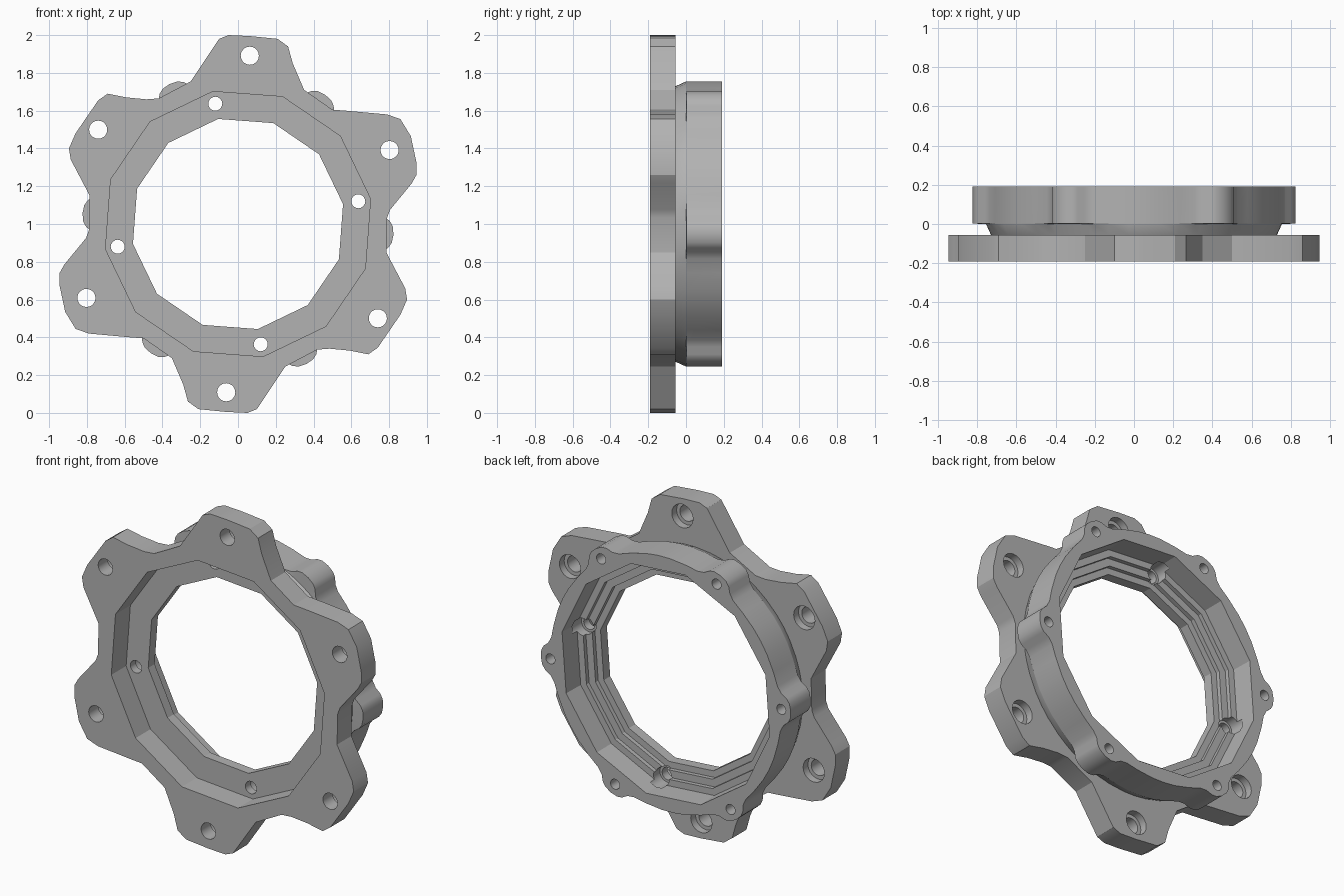
import bpy, bmesh
from math import sin, cos, radians, pi

cube = bpy.data.objects.get("Cube")
if cube:
    bpy.data.objects.remove(cube, do_unlink=True)

grey = bpy.data.materials.new("cast grey")
grey.use_nodes = True
grey.diffuse_color = (0.45, 0.45, 0.45, 1)
grey.node_tree.nodes["Principled BSDF"].inputs["Base Color"].default_value = grey.diffuse_color


def loft(bm, sections):
    """Skin a closed solid through (y, outline) sections; outlines are x, z about the axis."""
    loops = [[bm.verts.new((x, y, z + 1)) for x, z in pts] for y, pts in sections]
    n = len(loops[0])
    for a, b in zip(loops, loops[1:]):
        for i in range(n):
            j = (i + 1) % n
            bm.faces.new((a[i], a[j], b[j], b[i]))
    bm.faces.new(loops[0])
    bm.faces.new(loops[-1])


def finish(bm, name):
    bmesh.ops.recalc_face_normals(bm, faces=bm.faces)
    mesh = bpy.data.meshes.new(name)
    bm.to_mesh(mesh)
    bm.free()
    mesh.materials.append(grey)
    obj = bpy.data.objects.new(name, mesh)
    bpy.context.collection.objects.link(obj)
    return obj


def polar(r, degrees):
    return r * cos(radians(degrees)), r * sin(radians(degrees))


def polygon(r, sides, turn=0, centre=(0, 0)):
    pts = [polar(r, turn + 360 * k / sides) for k in range(sides)]
    return [(centre[0] + x, centre[1] + z) for x, z in pts]


def boolean(target, tool, operation):
    mod = target.modifiers.new(operation.lower(), "BOOLEAN")
    mod.operation, mod.solver, mod.object = operation, "EXACT", tool
    tool.hide_render = True
    bpy.context.view_layer.objects.active = target
    bpy.ops.object.modifier_apply(modifier=mod.name)
    bpy.data.objects.remove(tool, do_unlink=True)


# Six-lobed flange: half the outline, repeated by a half turn
half = [(-.25, .755), (-.12, .95), (-.1, .98), (-.05, 1), (.06, .995), (.21, .98),
        (.265, .94), (.29, .85), (.35, .71), (.5, .605), (.57, .6), (.79, .58),
        (.86, .555), (.915, .465), (.945, .325), (.945, .26), (.92, .215),
        (.805, .075), (.79, .035), (.785, -.15), (.885, -.34), (.895, -.4),
        (.86, -.48), (.74, -.655), (.69, -.69), (.59, -.67), (.485, -.66), (.42, -.665)]
outline = half + [(-x, -z) for x, z in half]
bm = bmesh.new()
loft(bm, [(-.19, outline), (-.055, outline)])
hub = finish(bm, "hub_flange")

# Rear ring with six screw lugs over a plain neck
LUG, LOBE, LEDGE = -4, 26, 10.7
bump = [(-24, .755), (-16, .755), (-10, .758), (-7, .775), (-5, .805), (-3, .82), (0, .825),
        (3, .82), (5, .805), (7, .775), (10, .758), (16, .755), (24, .755), (30, .755)]


def ring_outline(limit):
    return [polar(min(r, limit), LUG + 60 * k + a) for k in range(6) for a, r in bump]


bm = bmesh.new()
loft(bm, [(-.1, ring_outline(.73)), (-.055, ring_outline(.73)), (0, ring_outline(.755)),
          (0.002, ring_outline(1)), (.19, ring_outline(1))])
boolean(hub, finish(bm, "rear_ring"), "UNION")

# Twelve-sided stepped bore with a ledge in the middle
steps = [(-.3, .714), (-.05, .714), (-.05, .566), (.01, .566), (.01, .605),
         (.035, .605), (.035, .65), (.06, .65), (.06, .69), (.3, .7)]
bm = bmesh.new()
loft(bm, [(y, polygon(r, 12, LEDGE)) for y, r in steps])
boolean(hub, finish(bm, "bore_cutter"), "DIFFERENCE")

# Screw holes: counterbored in lobes and ledge, blind in the lugs
bm = bmesh.new()


def holes(count, start, distance, profile):
    for k in range(count):
        centre = polar(distance, start + 360 * k / count)
        loft(bm, [(y, polygon(r, 20, 0, centre)) for y, r in profile])


holes(6, LOBE, .893, [(-.3, .048), (-.1, .048), (-.1, .07), (.3, .07)])
holes(4, LEDGE, .648, [(-.3, .037), (0, .037), (0, .052), (.1, .052)])
holes(6, LUG, .762, [(.03, .03), (.3, .03)])
boolean(hub, finish(bm, "hole_cutter"), "DIFFERENCE")

# Smooth the rounded corners and keep the facets crisp
hub.name = "wheel_hub"
bpy.ops.object.select_all(action="DESELECT")
hub.select_set(True)
bpy.context.view_layer.objects.active = hub
bpy.ops.object.shade_smooth_by_angle(angle=radians(25))
